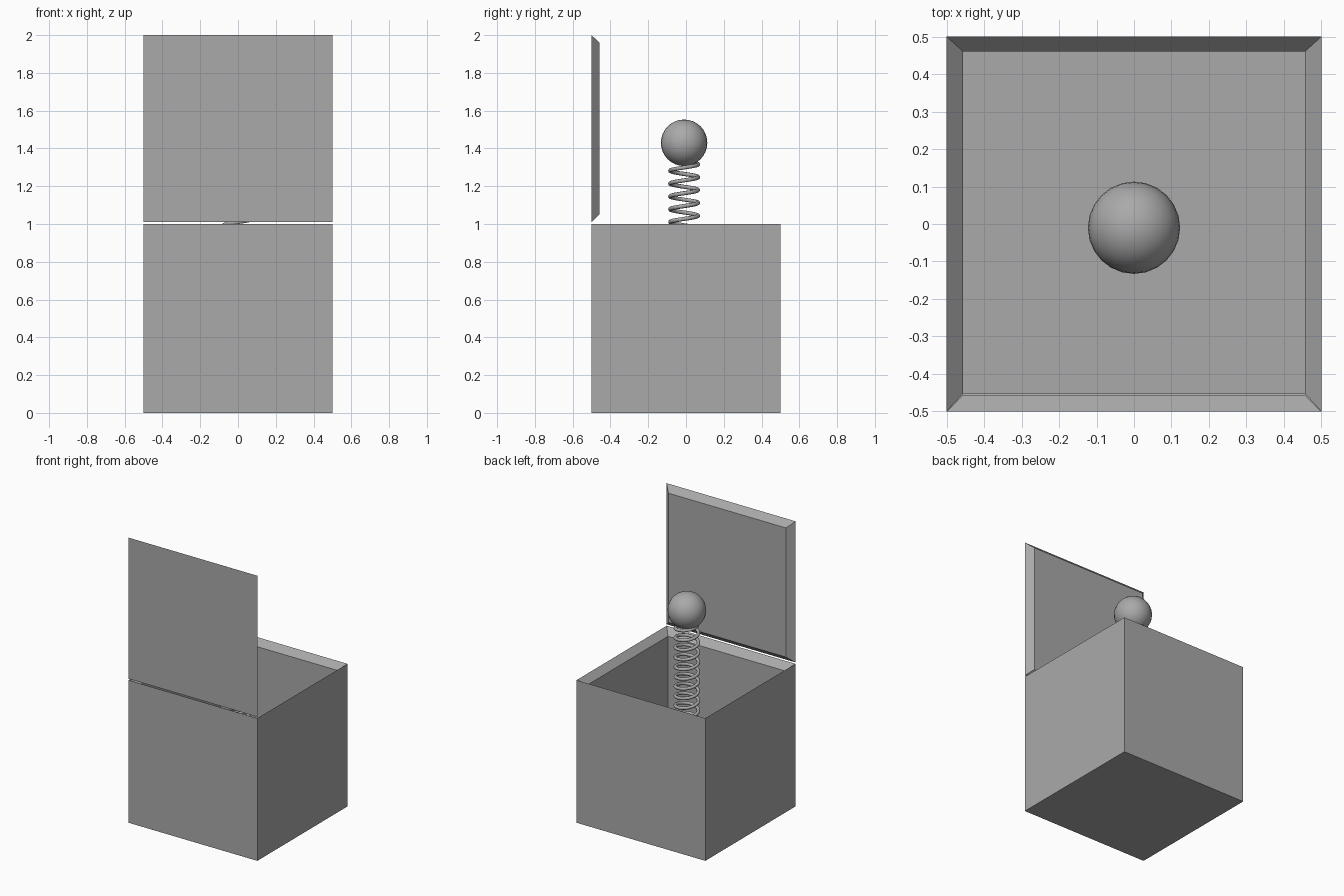
import bpy, bmesh, math

if "Cube" in bpy.data.objects:
    bpy.data.objects.remove(bpy.data.objects["Cube"])

grey = bpy.data.materials.new("mid grey")
grey.diffuse_color = (0.4, 0.4, 0.4, 1)
grey.use_nodes = True
grey.node_tree.nodes["Principled BSDF"].inputs["Base Color"].default_value = grey.diffuse_color


def add_object(name, data):
    obj = bpy.data.objects.new(name, data)
    bpy.context.collection.objects.link(obj)
    data.materials.append(grey)
    return obj


def loft(name, rings):
    """Join rectangular rings (lists of 4 points) and cap both ends."""
    bm = bmesh.new()
    loops = [[bm.verts.new(p) for p in ring] for ring in rings]
    for a, b in zip(loops, loops[1:]):
        for i in range(4):
            j = (i + 1) % 4
            bm.faces.new((a[i], a[j], b[j], b[i]))
    bm.faces.new(loops[0][::-1])
    bm.faces.new(loops[-1])
    bmesh.ops.recalc_face_normals(bm, faces=bm.faces)
    mesh = bpy.data.meshes.new(name)
    bm.to_mesh(mesh)
    bm.free()
    return add_object(name, mesh)


CORNERS = ((-1, -1), (1, -1), (1, 1), (-1, 1))


def flat_ring(half, z, y=0):
    return [(sx * half, y + sy * half, z) for sx, sy in CORNERS]


def upright_ring(half_x, half_z, y, z):
    return [(sx * half_x, y, z + sz * half_z) for sx, sz in CORNERS]


# Open box: outer walls, sloped rim, inner walls, floor
loft("box", [flat_ring(0.5, 0), flat_ring(0.5, 1),
             flat_ring(0.456, 0.956, 0.004), flat_ring(0.456, 0.045, 0.004)])

# Lid standing upright, with sloped edges on its inner side
loft("lid", [upright_ring(0.5, 0.495, -0.5, 1.505),
             upright_ring(0.456, 0.453, -0.457, 1.505)])

# Coil spring rising from the floor to the ball
CENTRE_Y, PITCH, BOTTOM, TOP = -0.01, 0.068, 0.057, 1.335
STEPS = 24
count = int((TOP - BOTTOM) / PITCH * STEPS)
curve = bpy.data.curves.new("spring", 'CURVE')
curve.dimensions = '3D'
curve.bevel_depth = 0.011
curve.bevel_resolution = 2
curve.use_fill_caps = True
spline = curve.splines.new('POLY')
spline.points.add(count)
for i, point in enumerate(spline.points):
    z = BOTTOM + i * PITCH / STEPS
    angle = math.radians(270) + (z - 1.01) / PITCH * math.tau
    point.co = (0.074 * math.cos(angle), CENTRE_Y + 0.074 * math.sin(angle), z, 1)
spline.use_smooth = True
add_object("spring", curve)

# Ball on top of the spring
bpy.ops.mesh.primitive_uv_sphere_add(segments=24, ring_count=16, radius=0.123,
                                     location=(0, CENTRE_Y, 1.43))
ball = bpy.context.object
ball.name = "ball"
ball.data.materials.append(grey)
bpy.ops.object.shade_smooth()
